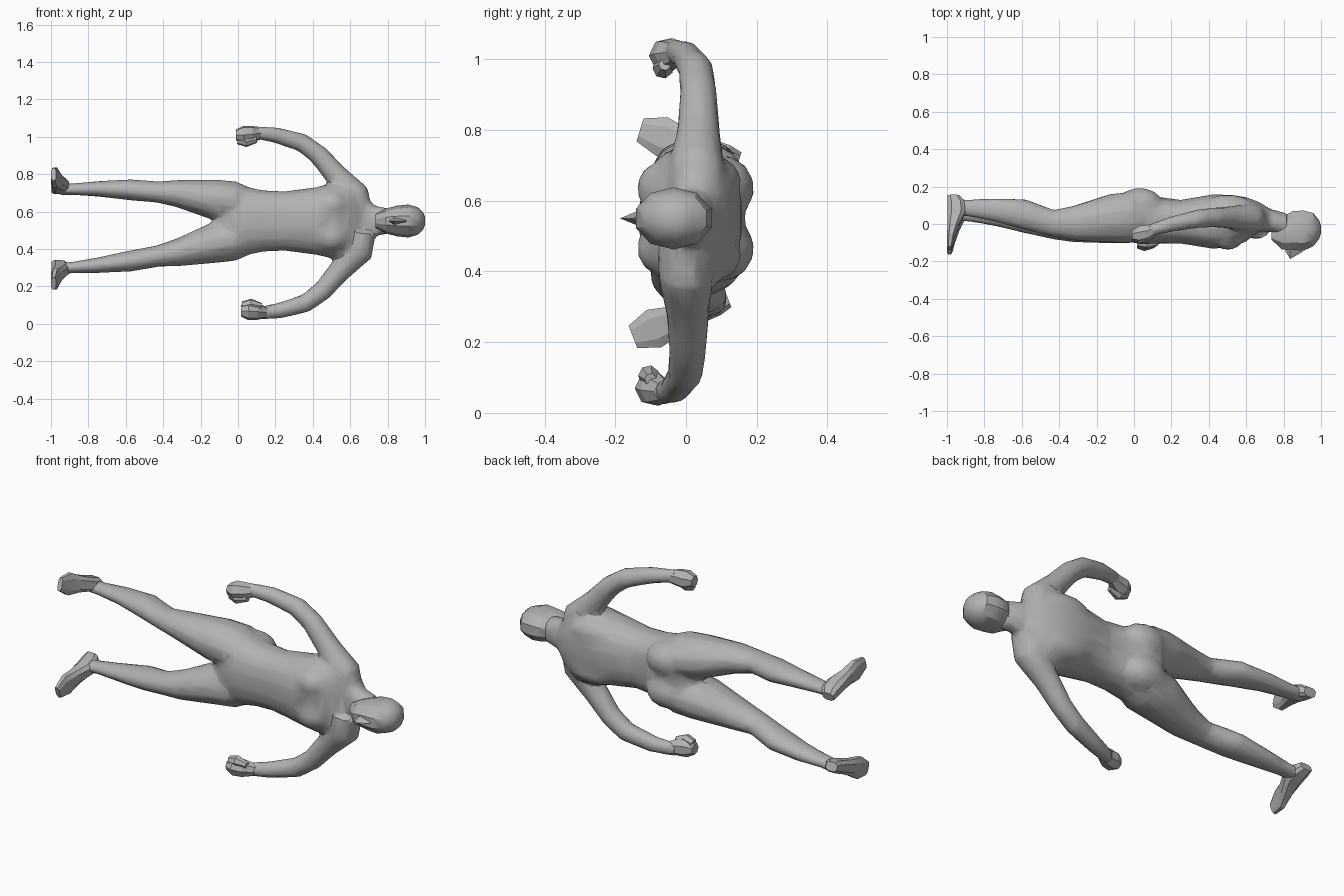
import bpy
import math
from mathutils import Vector

cube = bpy.data.objects.get("Cube")
if cube:
    bpy.data.objects.remove(cube, do_unlink=True)

SHADE = 0.45
grey = bpy.data.materials.new("plain grey")
grey.use_nodes = True
grey.diffuse_color = (SHADE, SHADE, SHADE, 1)
grey.node_tree.nodes["Principled BSDF"].inputs["Base Color"].default_value = grey.diffuse_color

MIDDLE = .55  # height of the spine, which lies along x
DEPTH = Vector((0, 1, 0))


def power(value, exponent):
    return math.copysign(abs(value) ** exponent, value)


def loft(sections, depth=DEPTH, sides=12, square=1.0):
    """Closed tube through (x, y, z, radius along depth, radius across)."""
    points = [Vector(section[:3]) for section in sections]
    verts, faces = [], []
    for i, (point, section) in enumerate(zip(points, sections)):
        along = points[min(i + 1, len(points) - 1)] - points[max(i - 1, 0)]
        across = along.cross(depth).normalized()
        for k in range(sides):
            angle = math.tau * (k + 0.5) / sides
            verts.append(point + depth * section[3] * power(math.cos(angle), square)
                         + across * section[4] * power(math.sin(angle), square))
    for i in range(len(sections) - 1):
        for k in range(sides):
            a, b = i * sides + k, i * sides + (k + 1) % sides
            faces.append((a, b, b + sides, a + sides))
    last = (len(sections) - 1) * sides
    faces.append(tuple(reversed(range(sides))))
    faces.append(tuple(range(last, last + sides)))
    return verts, faces


def muscle(x, y, z, length, radius):
    """Rounded bulge lying along x."""
    steps = 8
    angles = [math.pi * (k + 0.5) / steps for k in range(steps)]
    return loft([(x - length * math.cos(angle), y, z, radius * math.sin(angle),
                  radius * math.sin(angle)) for angle in angles])


def build(name, parts, angle):
    verts, faces = [], []
    for part_verts, part_faces in parts:
        start = len(verts)
        verts += part_verts
        faces += [tuple(i + start for i in face) for face in part_faces]
    mesh = bpy.data.meshes.new(name)
    mesh.from_pydata(verts, [], faces)
    mesh.materials.append(grey)
    obj = bpy.data.objects.new(name, mesh)
    bpy.context.collection.objects.link(obj)
    bpy.ops.object.select_all(action="DESELECT")
    obj.select_set(True)
    bpy.context.view_layer.objects.active = obj
    bpy.ops.object.mode_set(mode="EDIT")
    bpy.ops.mesh.select_all(action="SELECT")
    bpy.ops.mesh.normals_make_consistent(inside=False)
    bpy.ops.object.mode_set(mode="OBJECT")
    bpy.ops.object.shade_smooth_by_angle(angle=math.radians(angle))
    return obj


def leg(side):
    """Hip to ankle as (x, y, distance out, depth, width); the right leg swings wider."""
    right = side < 0
    rows = [(.06, .03, .1, .1, .08), (-.02, .035, .105, .14, .11),
            (-.13, .03, .115, .133, .11), (-.32, .005, .147, .095, .075),
            (-.43, .003, .155, .074, .058), (-.58, .05, .167, .084, .057),
            (-.75, .075, .172, .063, .042), (-.88, .085, .17, .047, .031),
            (-.96, .09, .17, .044, .032)]
    return loft([(x, y + right * .03 * x, MIDDLE + side * (out + right * .1 * max(0, -x - .1)),
                  depth, width) for x, y, out, depth, width in rows])


def arm(side):
    """Shoulder to wrist as (x, y, distance out, radius)."""
    right = side < 0
    rows = [(.64, .03, .05, .08), (.625, .03, .15, .08), (.52, .035, .26, .061),
            (.43, .035, .365, .053), (.34, .028, .43, .05), (.2, 0, .47, .042),
            (.08, -.035, .485, .033)]
    return loft([(x + right * .02, y - right * .03, MIDDLE - .01 + side * out, radius, radius)
                 for x, y, out, radius in rows])


def hand(name, side):
    """Fist with fingers curled inward."""
    right = side < 0

    def lump(rows):
        return loft([(x + right * .025, y - right * .04, MIDDLE - .01 + side * out, size, size)
                     for x, y, out, size in rows], sides=7)

    palm = lump([(.13, -.02, .48, .03), (.08, -.045, .475, .045),
                 (.03, -.055, .47, .05), (-.01, -.06, .47, .03)])
    fingers = lump([(.1, -.06, .445, .017), (.045, -.065, .435, .03), (0, -.06, .445, .025)])
    build(name, [palm, fingers], 20)


def foot(name, heel, toe):
    """Sole faces -x; rows are (share of length, half height, half width)."""
    rows = []
    for share, height, width in ((0, .035, .024), (.12, .048, .034), (.32, .05, .037),
                                 (.55, .034, .044), (.78, .022, .06), (1, .014, .036)):
        y, z = (start + (end - start) * share for start, end in zip(heel, toe))
        rows.append((height - 1, y, z, height, width))
    build(name, [loft(rows, Vector((1, 0, 0)), 8, .7)], 20)


# Trunk from crotch to neck as (x, y, depth, width)
trunk = loft([(x, y, MIDDLE, depth, width) for x, y, depth, width in (
    (-.13, .03, .06, .04), (-.04, .035, .13, .15), (.04, .03, .14, .185),
    (.14, .02, .125, .165), (.25, .012, .118, .16), (.42, .013, .147, .183),
    (.52, .015, .143, .207), (.6, .025, .12, .205), (.67, .04, .078, .15),
    (.73, .018, .062, .082), (.82, -.005, .062, .066))], sides=16, square=.85)

# Limbs, seat, chest and shoulder blades on both sides
pieces = [trunk]
for side in (1, -1):
    pieces += [leg(side), arm(side),
               muscle(.03, .1, MIDDLE + side * .085, .125, .095),
               muscle(.5, -.06, MIDDLE + side * .085, .09, .08),
               muscle(.5, .08, MIDDLE + side * .1, .15, .078)]

# Blend trunk and limbs into one low-poly skin
body = build("body", pieces, 30)
remesh = body.modifiers.new("blend", "REMESH")
remesh.mode = "VOXEL"
remesh.voxel_size = .012
smooth = body.modifiers.new("soften", "SMOOTH")
smooth.iterations = 3
decimate = body.modifiers.new("facets", "DECIMATE")
decimate.ratio = .08
for modifier in list(body.modifiers):
    bpy.ops.object.modifier_apply(modifier=modifier.name)
bpy.ops.object.shade_smooth_by_angle(angle=math.radians(30))

# Head with nose as (x, y, depth, width)
head = loft([(x, y, MIDDLE, depth, width) for x, y, depth, width in (
    (.735, -.06, .025, .035), (.79, -.05, .09, .066), (.85, -.035, .11, .082),
    (.91, -.035, .112, .088), (.96, -.03, .092, .074), (.99, -.03, .052, .047),
    (1, -.03, .02, .02))], sides=10)
nose = loft([(x, y, MIDDLE, size, size * .7) for x, y, size in (
    (.9, -.14, .01), (.835, -.15, .037), (.81, -.135, .012))], sides=3)
build("head", [head, nose], 30)

hand("left_hand", 1)
hand("right_hand", -1)
foot("left_foot", (.15, .715), (-.13, .8))
foot("right_foot", (.12, .32), (-.15, .215))
